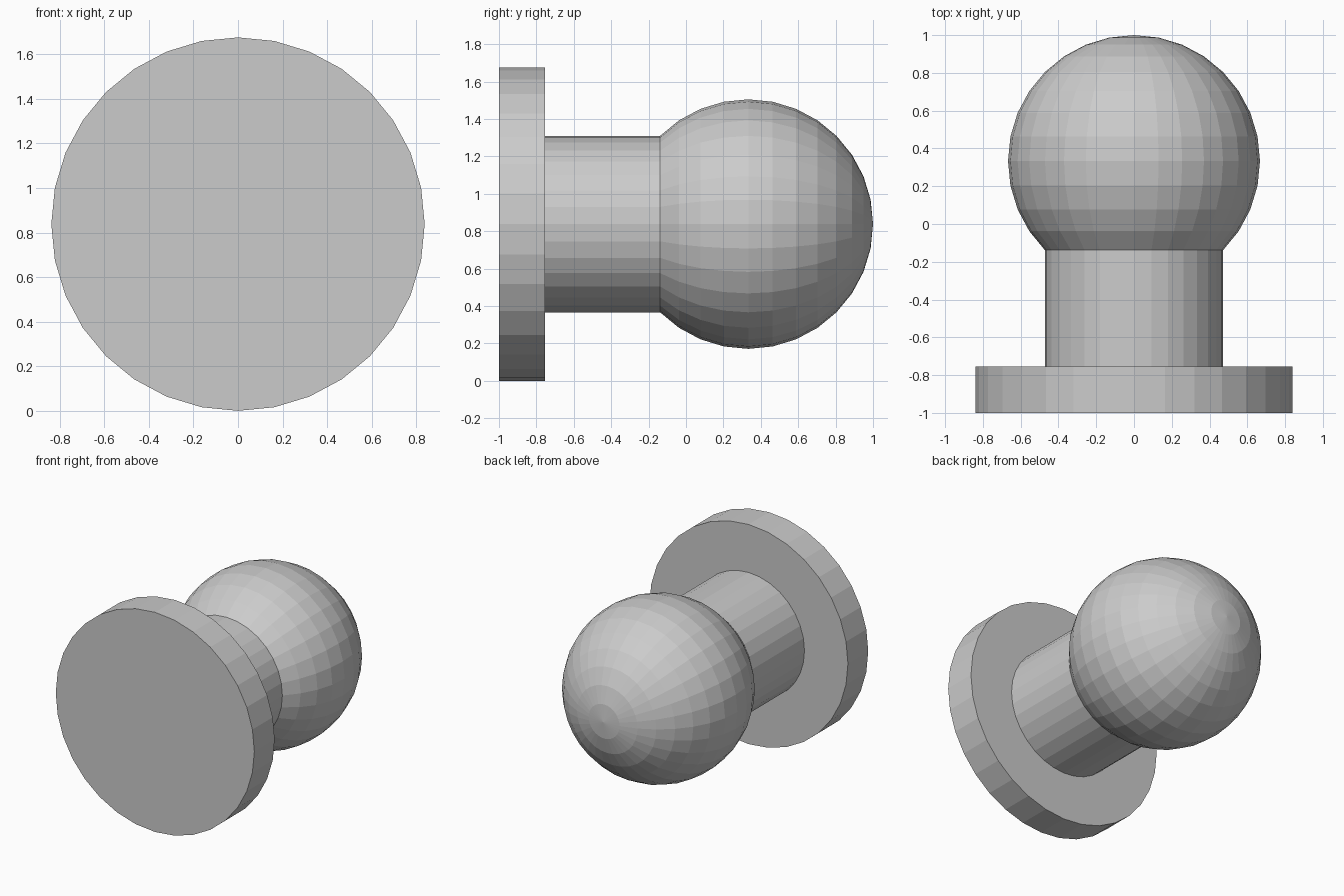
import bpy, bmesh
from math import sin, cos, pi

if "Cube" in bpy.data.objects:
    bpy.data.objects.remove(bpy.data.objects["Cube"])

SIDES = 32
BASE_R, BALL_R = 0.838, 0.667
BALL_Y = 1.0 - BALL_R
NECK_R = BALL_R * cos(pi / 4)

# Profile as (radius, y): base disc, neck, then ball rings every 11.25 degrees
profile = [(BASE_R, -1.0), (BASE_R, -0.755), (NECK_R, -0.755)]
profile += [(BALL_R * cos(i * pi / 16), BALL_Y + BALL_R * sin(i * pi / 16))
            for i in range(-4, 8)]

# Turn the profile around the y axis
bm = bmesh.new()
rings = [[bm.verts.new((r * sin(2 * pi * k / SIDES), y,
                        BASE_R + r * cos(2 * pi * k / SIDES)))
          for k in range(SIDES)] for r, y in profile]
for a, b in zip(rings, rings[1:]):
    for k in range(SIDES):
        n = (k + 1) % SIDES
        bm.faces.new((a[k], a[n], b[n], b[k]))

# Flat front cap and the pole of the ball
bm.faces.new(rings[0])
pole = bm.verts.new((0, 1.0, BASE_R))
for k in range(SIDES):
    bm.faces.new((rings[-1][k], rings[-1][(k + 1) % SIDES], pole))

bmesh.ops.recalc_face_normals(bm, faces=bm.faces[:])
mesh = bpy.data.meshes.new("ball_knob")
bm.to_mesh(mesh)
bm.free()
bpy.context.collection.objects.link(bpy.data.objects.new("ball_knob", mesh))
